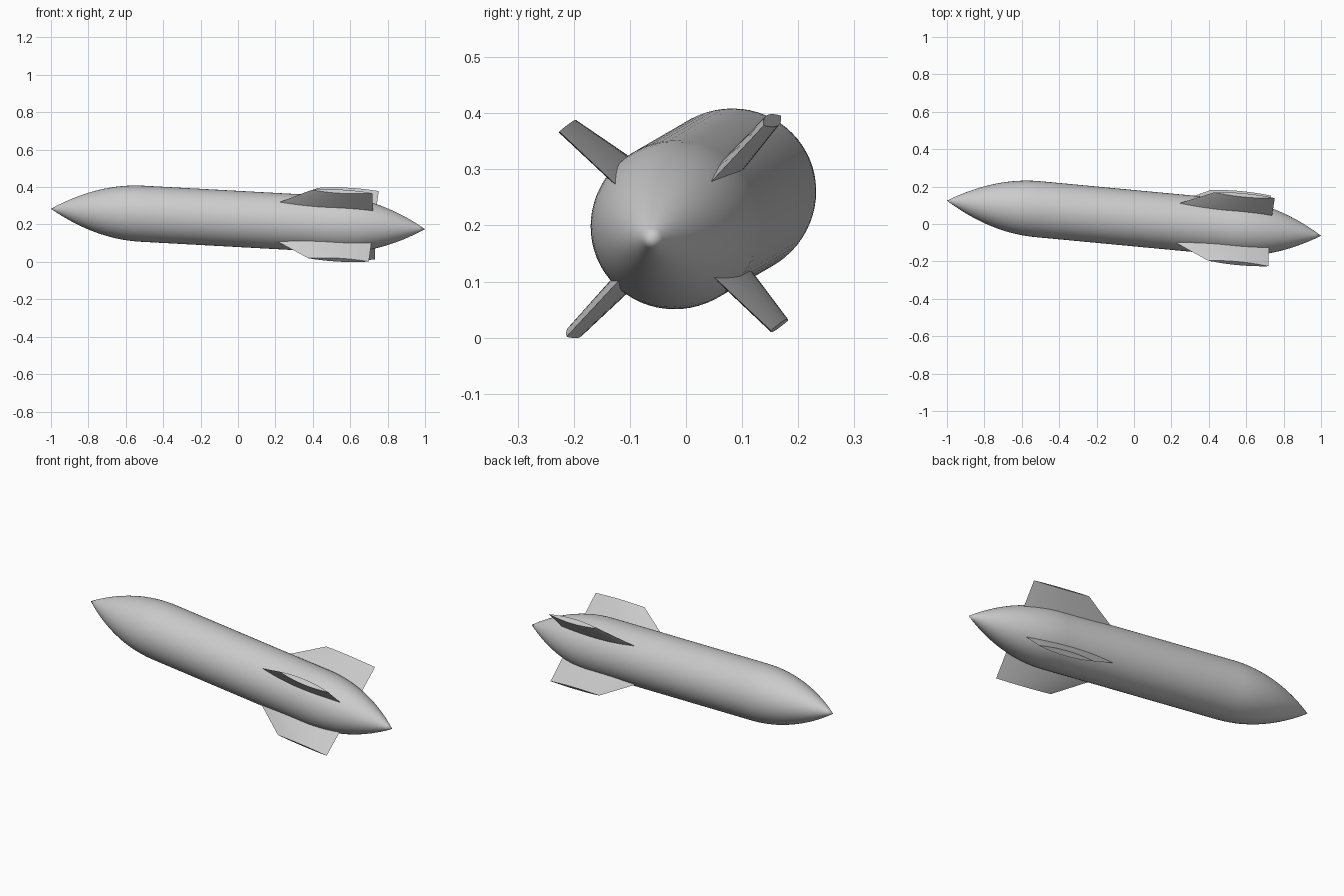
import bpy, bmesh, math
from mathutils import Matrix, Vector

cube = bpy.data.objects.get("Cube")
if cube:
    bpy.data.objects.remove(cube, do_unlink=True)

grey = bpy.data.materials.new("light grey")
grey.use_nodes = True
grey.diffuse_color = (0.6, 0.6, 0.6, 1)
grey.node_tree.nodes["Principled BSDF"].inputs["Base Color"].default_value = grey.diffuse_color

# Tilted frame: local x runs from nose to tail
nose, tail = Vector((-1, 0.125, 0.284)), Vector((1, -0.063, 0.175))
axis = (tail - nose).normalized()
side = (Vector((0, 1, 0)) - axis * axis.y).normalized()
up = axis.cross(side)
frame = Matrix((axis, side, up)).transposed().to_4x4()
frame.translation = (nose + tail) / 2
HALF = (tail - nose).length / 2
RADIUS, TAPER = 0.15, 0.49


def finish(bm, name, matrix):
    bmesh.ops.recalc_face_normals(bm, faces=bm.faces)
    mesh = bpy.data.meshes.new(name)
    bm.to_mesh(mesh)
    bm.free()
    mesh.materials.append(grey)
    obj = bpy.data.objects.new(name, mesh)
    bpy.context.collection.objects.link(obj)
    obj.matrix_world = matrix
    bpy.ops.object.select_all(action="DESELECT")
    obj.select_set(True)
    bpy.context.view_layer.objects.active = obj
    bpy.ops.object.shade_smooth_by_angle(angle=math.radians(30))


# Body: a straight tube with a pointed, curved taper at each end
STEPS = 16
nose_curve = [(-HALF + TAPER * i / STEPS, RADIUS * (1 - (1 - i / STEPS) ** 2))
              for i in range(STEPS + 1)]
profile = nose_curve + [(-x, r) for x, r in reversed(nose_curve)]
bm = bmesh.new()
verts = [bm.verts.new((x, r, 0)) for x, r in profile]
edges = [bm.edges.new(pair) for pair in zip(verts, verts[1:])]
bmesh.ops.spin(bm, geom=verts + edges, axis=(1, 0, 0), cent=(0, 0, 0),
               angle=math.tau, steps=64)
bmesh.ops.remove_doubles(bm, verts=bm.verts, dist=0.0001)
finish(bm, "body", frame)


# Fins: lens-shaped sections, swept front edge, square rear edge
def lens(bm, front, back, radius, thickness, n=16):
    ring = []
    for i in range(2 * n):
        t = i / n if i <= n else 2 - i / n
        sign = 1 if i <= n else -1
        half = sign * thickness * 2 * t * (1 - t)
        ring.append(bm.verts.new((front + (back - front) * t, radius, half)))
    return ring


names = ["upper_back_fin", "upper_front_fin", "lower_front_fin", "lower_back_fin"]
for k, name in enumerate(names):
    bm = bmesh.new()
    root = lens(bm, 0.14, 0.73, 0.095, 0.042)
    tip = lens(bm, 0.405, 0.73, 0.259, 0.027)
    for i in range(len(root)):
        j = (i + 1) % len(root)
        bm.faces.new((root[i], root[j], tip[j], tip[i]))
    bm.faces.new(root)
    bm.faces.new(tip)
    turn = Matrix.Rotation(math.radians(47 + 90 * k), 4, "X")
    finish(bm, name, frame @ turn)
